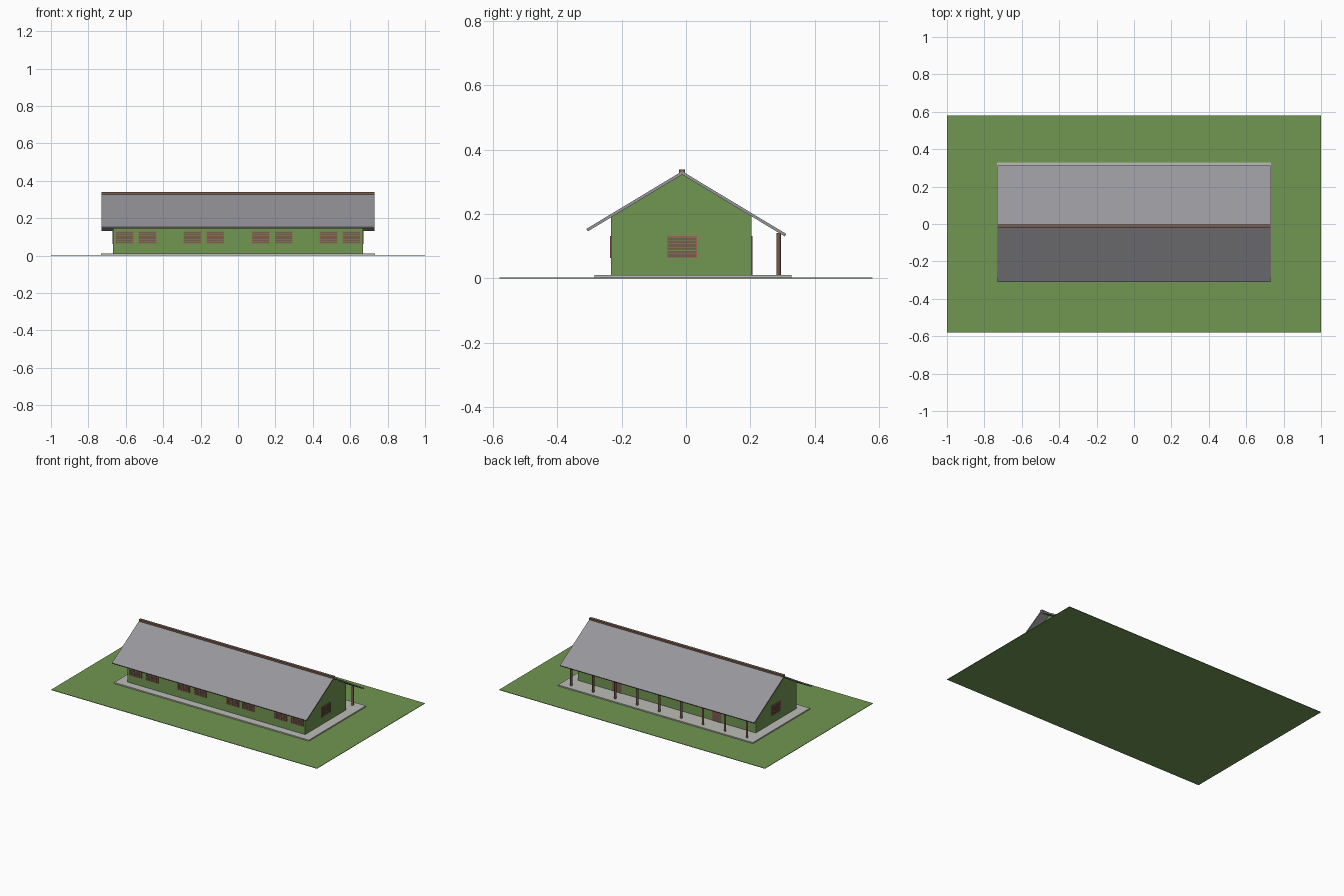
import bpy, bmesh, math

if "Cube" in bpy.data.objects:
    bpy.data.objects.remove(bpy.data.objects["Cube"])


def mat(name, rgb):
    m = bpy.data.materials.new(name)
    m.diffuse_color = (*rgb, 1)
    m.use_nodes = True
    m.node_tree.nodes["Principled BSDF"].inputs["Base Color"].default_value = m.diffuse_color
    return m


GREEN = mat("grass_green", (0.165, 0.31, 0.085))
ROOF = mat("roof_grey", (0.31, 0.31, 0.33))
SLAB = mat("concrete", (0.50, 0.50, 0.48))
WOOD = mat("brown_wood", (0.19, 0.11, 0.075))
FRAME = mat("red_brown_frame", (0.33, 0.13, 0.095))


def add_object(name, bm, material):
    bmesh.ops.recalc_face_normals(bm, faces=bm.faces)
    me = bpy.data.meshes.new(name)
    bm.to_mesh(me)
    bm.free()
    me.materials.append(material)
    ob = bpy.data.objects.new(name, me)
    bpy.context.collection.objects.link(ob)
    return ob


def add_box(bm, x, y, z):
    """Box from (min, max) ranges."""
    r = bmesh.ops.create_cube(bm, size=1)
    for v in r["verts"]:
        for i, (a, b) in enumerate((x, y, z)):
            v.co[i] = (a + b) / 2 + v.co[i] * (b - a)


def box(name, x, y, z, material):
    bm = bmesh.new()
    add_box(bm, x, y, z)
    return add_object(name, bm, material)


def extrude_x(name, profile, half, material):
    """Extrude a y-z profile along x."""
    bm = bmesh.new()
    f = bm.faces.new([bm.verts.new((-half, y, z)) for y, z in profile])
    r = bmesh.ops.extrude_face_region(bm, geom=[f])
    for v in r["geom"]:
        if isinstance(v, bmesh.types.BMVert):
            v.co.x = half
    return add_object(name, bm, material)


# Lawn and floor slab
box("lawn", (-1, 1), (-0.58, 0.58), (0, 0.003), GREEN)
box("floor_slab", (-0.733, 0.733), (-0.285, 0.328), (0.003, 0.011), SLAB)

# Walls with gables
RIDGE, TOP, SLOPE, DROP = -0.012, 0.333, 0.602, 0.0105
Y0, Y1, WX = -0.2326, 0.204, 0.668


def roof_z(y):
    return TOP - SLOPE * abs(y - RIDGE)


under = DROP - 0.001
extrude_x("walls", [(Y0, 0.01), (Y1, 0.01), (Y1, roof_z(Y1) - under),
                    (RIDGE, TOP - under), (Y0, roof_z(Y0) - under)], WX, GREEN)

# Two roof slopes, the back one reaching over the veranda
n = 1 / math.hypot(1, SLOPE)
for name, edge, s in (("front_roof", -0.31, -1), ("back_roof", 0.312, 1)):
    inner = edge - s * 0.005
    extrude_x(name, [(RIDGE, TOP), (edge, roof_z(edge)),
                     (inner, roof_z(inner) - DROP), (RIDGE, TOP - DROP)], 0.731, ROOF)
box("ridge_beam", (-0.731, 0.731), (-0.022, -0.003), (0.321, 0.339), WOOD)

# Veranda posts
bm = bmesh.new()
for i in range(9):
    r = bmesh.ops.create_cone(bm, cap_ends=True, segments=12, radius1=0.0068,
                              radius2=0.0068, depth=0.131)
    bmesh.ops.translate(bm, verts=r["verts"], vec=(-0.661 + i * 0.16525, 0.288, 0.0755))
posts = add_object("veranda_posts", bm, WOOD)


# Louvred windows: frame plus slats with the wall showing between
def window(name, axis, centre, wall, out, w=0.094, z0=0.063, z1=0.131, t=0.003):
    a, b = centre - w / 2, centre + w / 2
    frame, slats = bmesh.new(), bmesh.new()

    def bar(m, u, z, depth):
        d = tuple(sorted((wall - out * 0.001, wall + out * depth)))
        if axis == "x":
            add_box(m, u, d, z)
        else:
            add_box(m, d, u, z)
    for u, z in (((a, a + t), (z0, z1)), ((b - t, b), (z0, z1)),
                 ((a + t, b - t), (z0, z0 + t)), ((a + t, b - t), (z1 - t, z1))):
        bar(frame, u, z, 0.004)
    count = 6
    step = (z1 - z0 - 2 * t) / count
    for i in range(count):
        z = z0 + t + i * step
        bar(slats, (a + t, b - t), (z + 0.0008, z + step - 0.0012), 0.003)
    add_object(name + "_frame", frame, FRAME)
    add_object(name + "_slats", slats, WOOD)


for i, x in enumerate((0.122, 0.245, 0.484, 0.607)):
    for side, s in (("right", 1), ("left", -1)):
        window(f"front_window_{side}_{i + 1}", "x", s * x, Y0, -1)
for side, s in (("right", 1), ("left", -1)):
    window(f"{side}_gable_window", "y", -0.0125, s * WX, s)

# Veranda doors
for side, s in (("right", 1), ("left", -1)):
    x = s * 0.375
    box(f"{side}_door_frame", (x - 0.036, x + 0.036), (Y1 - 0.001, Y1 + 0.002), (0.011, 0.131), FRAME)
    box(f"{side}_door", (x - 0.032, x + 0.032), (Y1, Y1 + 0.003), (0.011, 0.127), WOOD)
